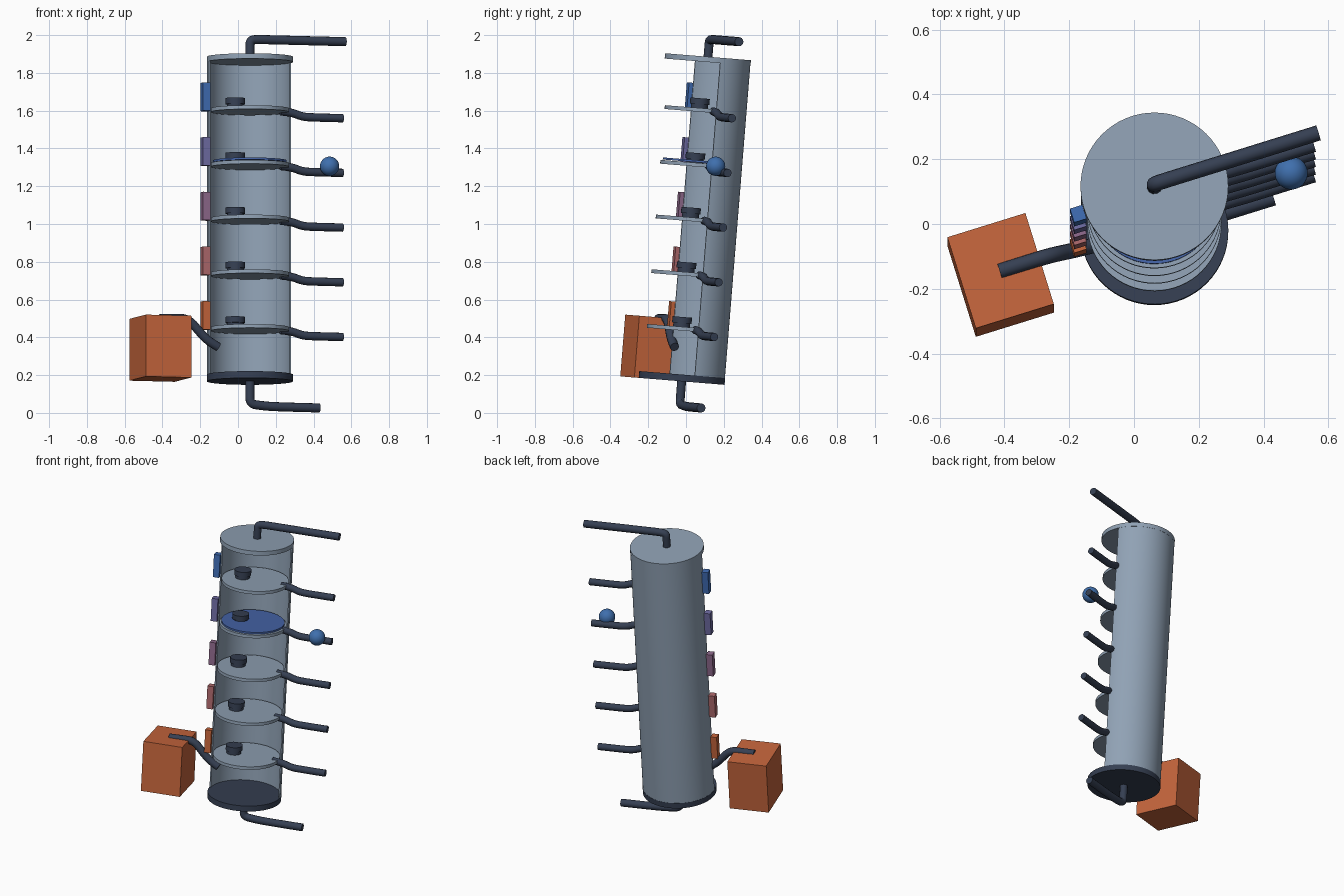
import bpy, bmesh, math
from mathutils import Matrix, Vector

if "Cube" in bpy.data.objects:
    bpy.data.objects.remove(bpy.data.objects["Cube"])

# Whole column is turned about its axis, then leans slightly backwards
FRAME = (Matrix.Translation((0.063, -0.023, 0.167))
         @ Matrix.Rotation(-0.081, 4, 'X') @ Matrix.Rotation(0.302, 4, 'Z'))
PIPE_R = 0.024


def material(name, rgb):
    m = bpy.data.materials.new(name)
    m.diffuse_color = (*rgb, 1)
    m.use_nodes = True
    m.node_tree.nodes["Principled BSDF"].inputs["Base Color"].default_value = m.diffuse_color
    return m


STEEL = material("steel", (0.28, 0.36, 0.46))
DARK = material("dark_metal", (0.036, 0.05, 0.085))
BLUE = material("liquid_blue", (0.06, 0.13, 0.40))
BALL = material("drop_blue", (0.05, 0.16, 0.42))
ORANGE = material("hot_orange", (0.56, 0.13, 0.045))
SCALE = [ORANGE,
         material("warm_red", (0.42, 0.14, 0.15)),
         material("mauve", (0.27, 0.14, 0.26)),
         material("violet", (0.16, 0.15, 0.37)),
         material("cool_blue", (0.05, 0.15, 0.45))]


def finish(bm, name, mat):
    bmesh.ops.recalc_face_normals(bm, faces=bm.faces)
    me = bpy.data.meshes.new(name)
    bm.to_mesh(me)
    bm.free()
    ob = bpy.data.objects.new(name, me)
    bpy.context.collection.objects.link(ob)
    me.materials.append(mat)
    ob.matrix_world = FRAME
    return ob


def disc(name, r, z0, z1, mat, x=0.0, seg=64):
    bm = bmesh.new()
    bmesh.ops.create_cone(bm, cap_ends=True, segments=seg, radius1=r, radius2=r, depth=z1 - z0,
                          matrix=Matrix.Translation((x, 0, (z0 + z1) / 2)))
    return finish(bm, name, mat)


def box(name, centre, size, mat):
    bm = bmesh.new()
    bmesh.ops.create_cube(bm, size=1, matrix=Matrix.Translation(centre) @ Matrix.Diagonal((*size, 1)))
    return finish(bm, name, mat)


def pipe(name, points, r=PIPE_R):
    """Round pipe along (x, z) points in the local y = 0 plane."""
    cu = bpy.data.curves.new(name, 'CURVE')
    cu.dimensions = '3D'
    cu.bevel_depth = r
    cu.bevel_resolution = 4
    cu.use_fill_caps = True
    sp = cu.splines.new('NURBS')
    sp.points.add(len(points) - 1)
    for p, (x, z) in zip(sp.points, points):
        p.co = (x, 0, z, 1)
    sp.order_u = 3
    sp.use_endpoint_u = True
    sp.resolution_u = 8
    cu.materials.append(DARK)
    ob = bpy.data.objects.new(name, cu)
    bpy.context.collection.objects.link(ob)
    ob.matrix_world = FRAME
    bpy.ops.object.select_all(action='DESELECT')
    ob.select_set(True)
    bpy.context.view_layer.objects.active = ob
    bpy.ops.object.convert(target='MESH')


# Half-open column shell
bm = bmesh.new()
ring = [(r * math.cos(a), r * math.sin(a))
        for r, order in ((0.227, 1), (0.219, -1))
        for a in [math.pi * i / 40 for i in range(41)][::order]]
n = len(ring)
lo = [bm.verts.new((x, y, 0.03)) for x, y in ring]
hi = [bm.verts.new((x, y, 1.70)) for x, y in ring]
for i in range(n):
    j = (i + 1) % n
    bm.faces.new((lo[i], lo[j], hi[j], hi[i]))
for i in range(40):
    for v in (lo, hi):
        bm.faces.new((v[i], v[i + 1], v[n - 2 - i], v[n - 1 - i]))
finish(bm, "column_shell", STEEL)

# End plates
disc("bottom_plate", 0.228, 0.0, 0.036, DARK)
disc("top_plate", 0.228, 1.696, 1.724, STEEL)

# Trays with caps, outlet pipes and temperature plates
for k in range(5):
    z = 0.278 + 0.2905 * k
    disc(f"tray_{k + 1}", 0.207, z - 0.01, z + 0.01, STEEL)
    disc(f"cap_stem_{k + 1}", 0.045, z + 0.008, z + 0.032, DARK, x=-0.081, seg=32)
    disc(f"cap_{k + 1}", 0.052, z + 0.03, z + 0.062, DARK, x=-0.081, seg=32)
    pipe(f"outlet_pipe_{k + 1}",
         [(0.17, z - 0.002), (0.23, z - 0.005), (0.29, z - 0.028), (0.36, z - 0.03), (0.515, z - 0.03)], 0.022)
    box(f"temperature_plate_{k + 1}", (-0.246, 0, z + 0.065), (0.04, 0.045, 0.15), SCALE[k])
    if k == 3:
        disc("liquid_layer", 0.195, z + 0.013, z + 0.024, BLUE)
        bm = bmesh.new()
        bmesh.ops.create_uvsphere(bm, u_segments=32, v_segments=16, radius=0.051,
                                  matrix=Matrix.Translation((0.429, -0.042, z)))
        finish(bm, "liquid_drop", BALL)

# Heater box and its feed pipe
box("heater_box", (-0.497, 0, 0.164), (0.252, 0.295, 0.328), ORANGE)
pipe("feed_pipe", [(-0.50, 0.322), (-0.42, 0.324), (-0.34, 0.325), (-0.27, 0.245), (-0.225, 0.205), (-0.175, 0.178)])

# Top and bottom pipes
pipe("top_pipe", [(0, 1.70), (0, 1.77), (0, 1.813), (0.05, 1.817), (0.12, 1.817), (0.53, 1.817)])
pipe("bottom_pipe", [(0, 0.01), (0, -0.06), (0, -0.12), (0.07, -0.128), (0.15, -0.132), (0.385, -0.132)])

# Smooth rounded surfaces, keep edges crisp
bpy.ops.object.select_all(action='SELECT')
bpy.context.view_layer.objects.active = bpy.data.objects["column_shell"]
bpy.ops.object.shade_smooth_by_angle(angle=math.radians(35))
